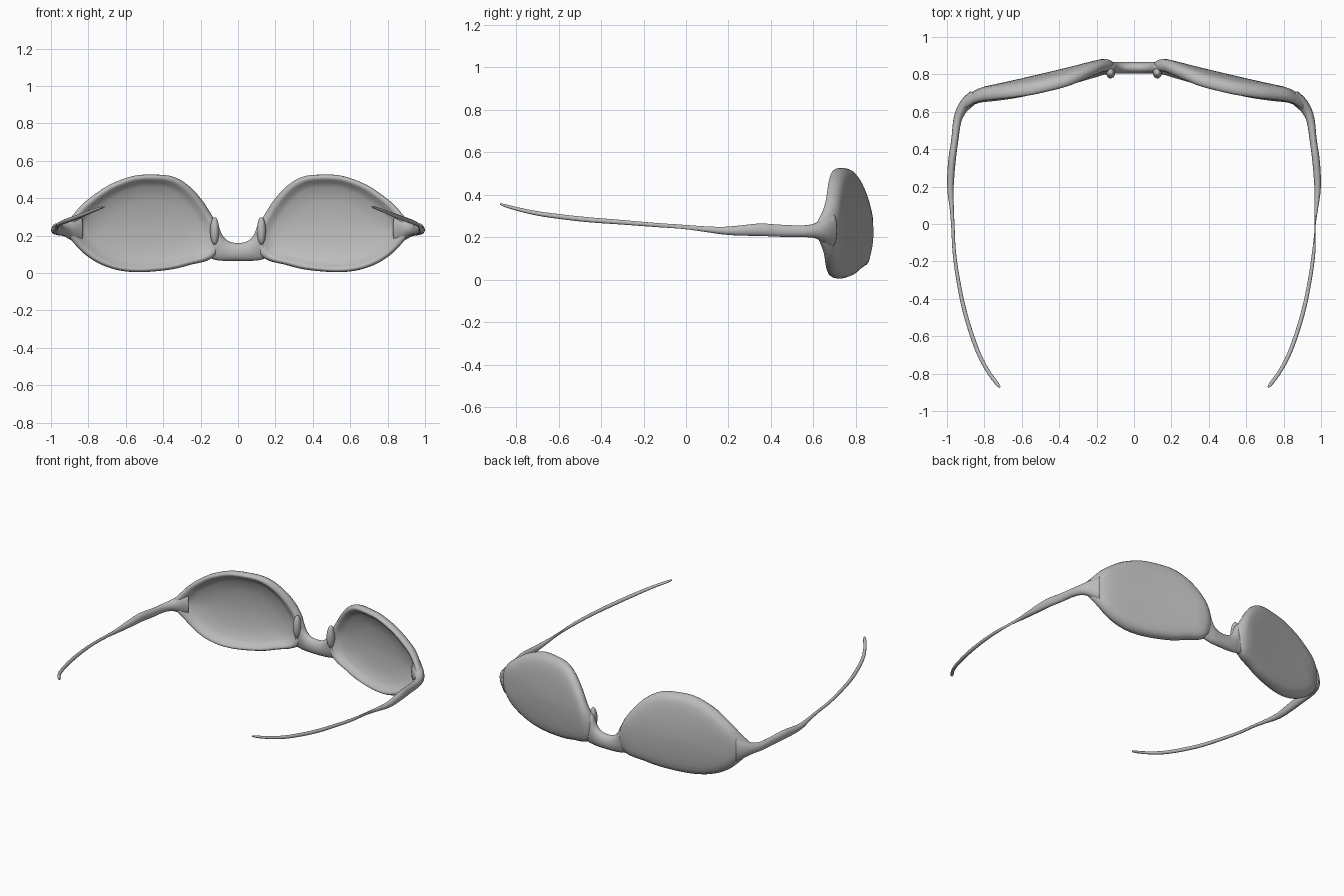
import bpy, bmesh, math
from mathutils import Vector

if "Cube" in bpy.data.objects:
    bpy.data.objects.remove(bpy.data.objects["Cube"])

grey = bpy.data.materials.new("grey")
grey.diffuse_color = (0.5, 0.5, 0.5, 1)
grey.use_nodes = True
grey.node_tree.nodes["Principled BSDF"].inputs["Base Color"].default_value = grey.diffuse_color


def spline(pts, n, closed=False):
    """Smooth curve through points, n steps per span."""
    pts = [Vector(p) for p in pts]
    m = len(pts)
    get = (lambda i: pts[i % m]) if closed else (lambda i: pts[max(0, min(m - 1, i))])
    out = []
    for i in range(m if closed else m - 1):
        a, b, c, d = (get(i + k) for k in (-1, 0, 1, 2))
        for k in range(n):
            t = k / n
            out.append(0.5 * (2 * b + (c - a) * t + (2 * a - 5 * b + 4 * c - d) * t * t
                              + (3 * b - a - 3 * c + d) * t ** 3))
    return out if closed else out + [pts[-1]]


def loft(name, rings, mirror=False):
    """Skin a list of point rings and cap both ends."""
    bm = bmesh.new()
    rows = [[bm.verts.new(p) for p in r] for r in rings]
    n = len(rows[0])
    for a, b in zip(rows, rows[1:]):
        for i in range(n):
            bm.faces.new((a[i], a[(i + 1) % n], b[(i + 1) % n], b[i]))
    bm.faces.new(rows[0])
    bm.faces.new(rows[-1])
    bmesh.ops.recalc_face_normals(bm, faces=bm.faces)
    me = bpy.data.meshes.new(name)
    bm.to_mesh(me)
    bm.free()
    ob = bpy.data.objects.new(name, me)
    bpy.context.collection.objects.link(ob)
    me.materials.append(grey)
    for f in me.polygons:
        f.use_smooth = True
    if mirror:
        ob.modifiers.new("mirror", 'MIRROR').use_mirror_merge = False
    return ob


# Lenses: dished shells with a rounded rim, swept back toward the temples
outline = spline([(.45, .526), (.35, .516), (.27, .472), (.2, .40), (.15, .325), (.115, .26),
                  (.10, .19), (.11, .11), (.16, .068), (.25, .045), (.35, .02), (.5, .005),
                  (.62, .011), (.72, .04), (.80, .085), (.86, .14), (.905, .195), (.925, .235),
                  (.91, .275), (.87, .325), (.83, .37), (.76, .425), (.68, .475), (.56, .519)],
                 4, True)
CX, CZ = .5, .25


def front_y(x, z):
    y = min(.925 - .235 * x, .89 - .06 * abs(x - .2))
    return y - 3 * max(0, x - .8) ** 2 - .04 * ((z - .26) / .26) ** 2


# (scale from centre, depth behind the front surface)
profile = [(.02, .005), (.25, .005), (.5, .004), (.7, .002), (.84, .002), (.92, .006), (.97, .016),
           (.995, .03), (1, .042), (.99, .056), (.965, .068), (.93, .072), (.89, .066),
           (.84, .052), (.76, .04), (.5, .034), (.25, .032), (.02, .032)]
rings = []
for s, d in profile:
    ring = []
    for p in outline:
        x, z = CX + (p.x - CX) * s, CZ + (p.y - CZ) * s
        ring.append((x, front_y(x, z) - d, z))
    rings.append(ring)
loft("lens", rings, mirror=True)

# Bridge: (x, bottom, top) sections, flaring into both lenses
half = [(0, .064, .16), (.04, .064, .166), (.07, .065, .185), (.09, .066, .215),
        (.108, .068, .26), (.14, .075, .29)]
sections = [(-x, a, b) for x, a, b in half[:0:-1]] + half
rings = []
for x, a, b in spline(sections, 3):
    rings.append([(x, .835 + .031 * math.cos(t), (a + b) / 2 + (b - a) / 2 * math.sin(t))
                  for t in [k * math.tau / 20 for k in range(20)]])
loft("bridge", rings)

# Nose pads: small swellings on the inner rims
rings = []
for k in range(1, 12):
    a = math.pi * k / 12
    r = math.sin(a)
    rings.append([(.125 + .024 * r * math.cos(t), .808 + .03 * r * math.sin(t),
                   .225 - .075 * math.cos(a)) for t in [j * math.tau / 16 for j in range(16)]])
loft("nose_pad", rings, mirror=True)

# Temple arms: (x, y, z, half width, half height)
path = [(.85, .685, .235, .035, .085), (.89, .65, .233, .034, .058), (.922, .61, .23, .028, .036),
        (.945, .55, .228, .022, .028), (.958, .45, .23, .019, .029), (.972, .35, .235, .02, .03),
        (.98, .25, .231, .019, .024), (.981, .17, .231, .016, .018), (.974, .08, .239, .011, .013),
        (.968, -.02, .249, .009, .01), (.961, -.15, .258, .009, .01), (.94, -.3, .27, .01, .011),
        (.902, -.48, .284, .011, .012), (.84, -.67, .307, .011, .011), (.785, -.78, .329, .01, .009),
        (.735, -.85, .348, .01, .007), (.717, -.873, .355, .005, .004)]


def arm(name, side, pinch):
    pts = []
    for x, y, z, w, h in path:
        w *= 1 - pinch * math.exp(-((y + .02) / .07) ** 2)
        pts.append((x, y, z, w, h))
    cs = [Vector(p) for p in spline(pts, 4)]
    rings = []
    for i, c in enumerate(cs):
        d = cs[min(i + 1, len(cs) - 1)] - cs[max(i - 1, 0)]
        across = Vector((-d[1], d[0], 0)).normalized()
        ring = []
        for k in range(14):
            t = k * math.tau / 14
            p = Vector(c[:3]) + across * c[3] * math.cos(t) + Vector((0, 0, c[4] * math.sin(t)))
            ring.append((p.x * side, p.y, p.z))
        rings.append(ring)
    loft(name, rings)


arm("right_arm", 1, .75)
arm("left_arm", -1, 0)
